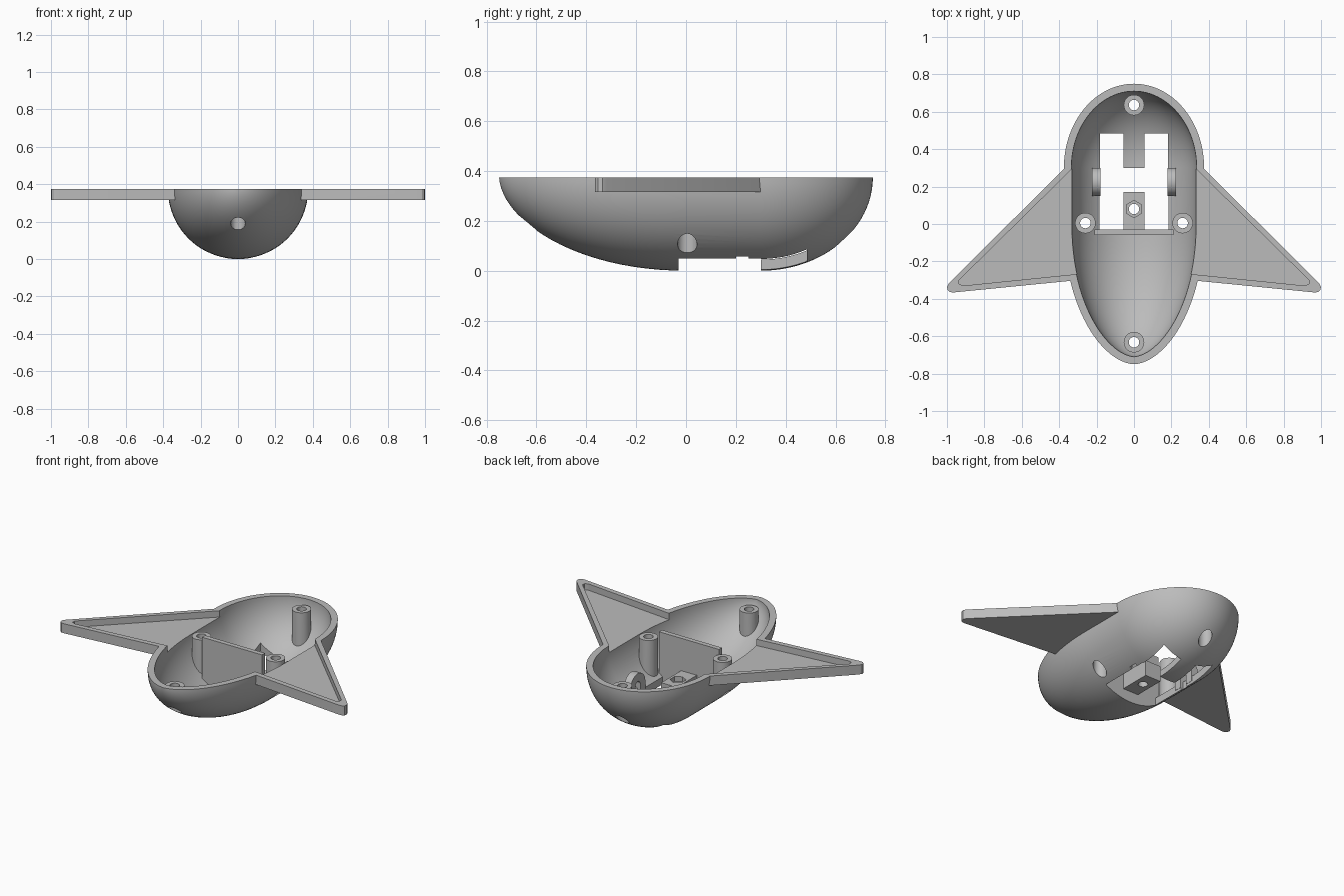
import bpy, bmesh, math
from mathutils import Vector, Matrix

cube = bpy.data.objects.get("Cube")
if cube:
    bpy.data.objects.remove(cube, do_unlink=True)

RIM = 0.375      # height of the open rim, also the hull radius
WALL = 0.04


# ---------- helpers ----------
def finish(bm, name):
    bmesh.ops.recalc_face_normals(bm, faces=bm.faces)
    mesh = bpy.data.meshes.new(name)
    bm.to_mesh(mesh)
    bm.free()
    ob = bpy.data.objects.new(name, mesh)
    bpy.context.collection.objects.link(ob)
    return ob


def box(name, x0, x1, y0, y1, z0, z1):
    bm = bmesh.new()
    size = Matrix.Diagonal((x1 - x0, y1 - y0, z1 - z0, 1))
    mid = Matrix.Translation(((x0 + x1) / 2, (y0 + y1) / 2, (z0 + z1) / 2))
    bmesh.ops.create_cube(bm, size=1, matrix=mid @ size)
    return finish(bm, name)


def rod(name, x, y, z, r, length, sides=32, axis='Z'):
    bm = bmesh.new()
    mat = Matrix.Translation((x, y, z))
    if axis == 'X':
        mat = mat @ Matrix.Rotation(math.pi / 2, 4, 'Y')
    bmesh.ops.create_cone(bm, cap_ends=True, segments=sides, radius1=r,
                          radius2=r, depth=length, matrix=mat)
    return finish(bm, name)


def prism(name, pts, z0, z1, side):
    bm = bmesh.new()
    face = bm.faces.new([bm.verts.new((x * side, y, z0)) for x, y in pts])
    out = bmesh.ops.extrude_face_region(bm, geom=[face])
    verts = [v for v in out['geom'] if isinstance(v, bmesh.types.BMVert)]
    bmesh.ops.translate(bm, verts=verts, vec=(0, 0, z1 - z0))
    return finish(bm, name)


def combine(target, other, op):
    mod = target.modifiers.new("join", 'BOOLEAN')
    mod.operation = op
    mod.solver = 'EXACT'
    mod.object = other
    bpy.context.view_layer.objects.active = target
    bpy.ops.object.modifier_apply(modifier=mod.name)
    bpy.data.objects.remove(other, do_unlink=True)


def add(target, other):
    combine(target, other, 'UNION')


def cut(target, other):
    combine(target, other, 'DIFFERENCE')


# Egg profile along y: pointed nose, straight middle, rounded tail
def profile():
    nose = [Vector(p) for p in ((-0.75, 0), (-0.74, 0.17), (-0.45, RIM), (0, RIM))]
    pts = []
    for i in range(25):
        t = i / 24
        s = 1 - t
        pts.append(nose[0] * s**3 + nose[1] * 3 * s * s * t
                   + nose[2] * 3 * s * t * t + nose[3] * t**3)
    for i in range(25):
        a = math.pi / 2 * i / 24
        pts.append(Vector((0.3 + 0.45 * math.sin(a), RIM * math.cos(a))))
    return pts


def egg(name, inset, sides=96):
    pts = profile()
    last = len(pts) - 1
    bm = bmesh.new()
    rings = []
    for i, p in enumerate(pts):
        d = (pts[min(i + 1, last)] - pts[max(i - 1, 0)]).normalized()
        q = p + Vector((d.y, -d.x)) * inset
        if i in (0, last):
            y = p.x + (inset if i == 0 else -inset)
            rings.append([bm.verts.new((0, y, RIM))])
            continue
        rings.append([bm.verts.new((q.y * math.cos(2 * math.pi * k / sides), q.x,
                                    RIM + q.y * math.sin(2 * math.pi * k / sides)))
                      for k in range(sides)])
    for a, b in zip(rings, rings[1:]):
        for k in range(sides):
            n = (k + 1) % sides
            quad = [a[k % len(a)], a[n % len(a)], b[n % len(b)], b[k % len(b)]]
            bm.faces.new(list(dict.fromkeys(quad)))
    return finish(bm, name)


# ---------- hull shell with wings ----------
hull = egg("winged_hull", 0)
wing = [(0.2, 0.37), (0.3, 0.37), (0.99, -0.318), (1.0, -0.336), (0.996, -0.354),
        (0.984, -0.364), (0.965, -0.366), (0.3, -0.3), (0.2, -0.285)]
pocket = [(0.22, 0.404), (0.935, -0.3), (0.935, -0.32), (0.915, -0.33), (0.22, -0.259)]
for side in (-1, 1):
    add(hull, prism("wing", wing, 0.315, 0.5, side))
cut(hull, egg("hull_inside", WALL))
for side in (-1, 1):
    cut(hull, prism("wing_pocket", pocket, 0.335, 0.6, side))
cut(hull, box("upper_half", -2, 2, -2, 2, RIM, 2))

# Floor opening, two rear slots and axle notches
cut(hull, box("floor_opening", -0.185, 0.185, -0.03, 0.3, -0.1, 0.15))
for side in (-1, 1):
    a, b = sorted((0.055 * side, 0.182 * side))
    cut(hull, box("rear_slot", a, b, 0.28, 0.485, -0.1, 0.25))
cut(hull, box("axle_notch", -0.2, 0.2, 0.2, 0.25, -0.1, 0.14))

# ---------- inner supports ----------
supports = box("supports", -0.21, 0.21, -0.06, -0.03, -0.02, RIM)
add(supports, box("nut_block", -0.055, 0.055, -0.045, 0.17, 0.07, 0.17))
for side in (-1, 1):
    a, b = sorted((0.18 * side, 0.225 * side))
    add(supports, box("axle_holder", a, b, 0.15, 0.3, 0.05, 0.14))
    add(supports, rod("axle_arch", 0.2025 * side, 0.225, 0.14, 0.075, 0.045, axis='X'))
cut(supports, box("axle_gap", -0.3, 0.3, 0.2, 0.25, -0.1, 0.14))
cut(supports, rod("axle_hole", 0, 0.225, 0.14, 0.025, 0.6, axis='X'))

posts = [(-0.26, 0.005), (0.26, 0.005), (0, -0.632), (0, 0.636)]
for x, y in posts:
    add(supports, rod("post", x, y, 0.17, 0.055, 0.35))
combine(supports, egg("support_limit", 0.015), 'INTERSECT')
add(hull, supports)

# Screw holes, wider from below, and the nut recess
for x, y in posts:
    cut(hull, rod("screw_hole", x, y, 0.2, 0.028, 1))
    cut(hull, rod("screw_recess", x, y, 0, 0.039, 0.5))
cut(hull, rod("block_hole", 0, 0.08, 0.2, 0.028, 1))
cut(hull, rod("nut_recess", 0, 0.08, 0.19, 0.046, 0.1, sides=6))

# ---------- material and shading ----------
grey = bpy.data.materials.new("light_grey")
grey.use_nodes = True
colour = (0.5, 0.5, 0.5, 1)
grey.diffuse_color = colour
grey.node_tree.nodes["Principled BSDF"].inputs["Base Color"].default_value = colour
hull.data.materials.clear()
hull.data.materials.append(grey)
for poly in hull.data.polygons:
    poly.material_index = 0
bpy.ops.object.select_all(action='DESELECT')
hull.select_set(True)
bpy.context.view_layer.objects.active = hull
bpy.ops.object.shade_smooth_by_angle(angle=math.radians(30))
